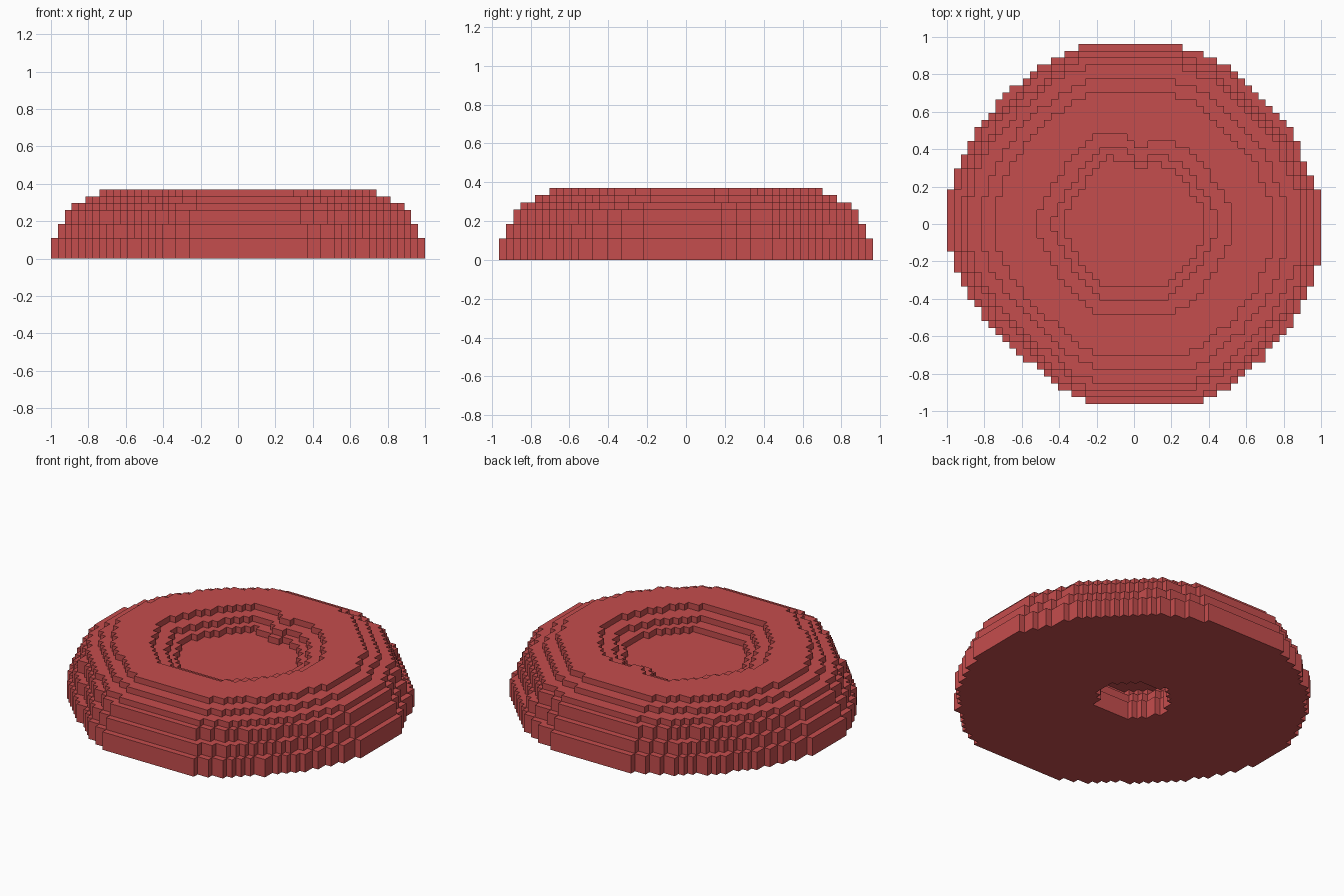
import bpy
import bmesh

if "Cube" in bpy.data.objects:
    bpy.data.objects.remove(bpy.data.objects["Cube"], do_unlink=True)

CELL = 1 / 27          # edge length of one block
HALF_X, HALF_Y = 27, 26

# Outlines of the ring: outer edge at the base, rim of the dip at the top
OUTER = [(-.26, .96), (-.48, .86), (-.70, .68), (-.86, .48), (-.94, .31), (-1, .11),
         (-1, -.11), (-.93, -.31), (-.78, -.54), (-.59, -.71), (-.39, -.88), (-.22, -.96),
         (.33, -.96), (.53, -.86), (.70, -.71), (.86, -.51), (.95, -.32), (1, -.18),
         (1, .15), (.93, .29), (.86, .48), (.70, .64), (.50, .85), (.22, .96)]
DIP = [(-.18, .49), (-.35, .33), (-.45, .18), (-.52, .04), (-.52, -.02), (-.44, -.22),
       (-.32, -.37), (-.22, -.48), (.22, -.48), (.34, -.37), (.44, -.24), (.52, -.08),
       (.52, .10), (.44, .20), (.34, .36), (.18, .46), (.04, .41), (-.06, .48)]

# Per layer, bottom to top: outer scale and hole scale (None = closed floor)
LAYERS = [(1, .42), (1, .42), (1, .42), (.963, .5), (.963, .5), (.926, .57),
          (.926, None), (.89, .72), (.815, .83), (.74, 1)]


def inside(poly, scale, x, y):
    """Even-odd test of a point against a scaled outline."""
    hit = False
    for (x1, y1), (x2, y2) in zip(poly, poly[1:] + poly[:1]):
        x1, y1, x2, y2 = x1 * scale, y1 * scale, x2 * scale, y2 * scale
        if (y1 > y) != (y2 > y) and x < (x2 - x1) * (y - y1) / (y2 - y1) + x1:
            hit = not hit
    return hit


# Fill the block grid layer by layer
cells = set()
for k, (outer, hole) in enumerate(LAYERS):
    for i in range(-HALF_X, HALF_X):
        for j in range(-HALF_Y, HALF_Y):
            x, y = (i + .5) * CELL, (j + .5) * CELL
            if inside(OUTER, outer, x, y) and not (hole and inside(DIP, hole, x, y)):
                cells.add((i, j, k))

# Skin the blocks: one quad wherever a block meets air
bm = bmesh.new()
verts = {}


def corner(p):
    if p not in verts:
        verts[p] = bm.verts.new([c * CELL for c in p])
    return verts[p]


for cell in cells:
    for axis in range(3):
        u, v = (axis + 1) % 3, (axis + 2) % 3
        for side in (0, 1):
            near = list(cell)
            near[axis] += 2 * side - 1
            if tuple(near) in cells:
                continue
            quad = []
            for du, dv in ((0, 0), (1, 0), (1, 1), (0, 1)):
                p = list(cell)
                p[axis] += side
                p[u] += du
                p[v] += dv
                quad.append(corner(tuple(p)))
            bm.faces.new(quad if side else quad[::-1])

mesh = bpy.data.meshes.new("block_ring")
bm.to_mesh(mesh)
bm.free()

# Single red material
red = bpy.data.materials.new("soft_red")
red.use_nodes = True
colour = (.56, .075, .075, 1)
red.diffuse_color = colour
red.node_tree.nodes["Principled BSDF"].inputs["Base Color"].default_value = colour
mesh.materials.append(red)

ring = bpy.data.objects.new("block_ring", mesh)
bpy.context.collection.objects.link(ring)
